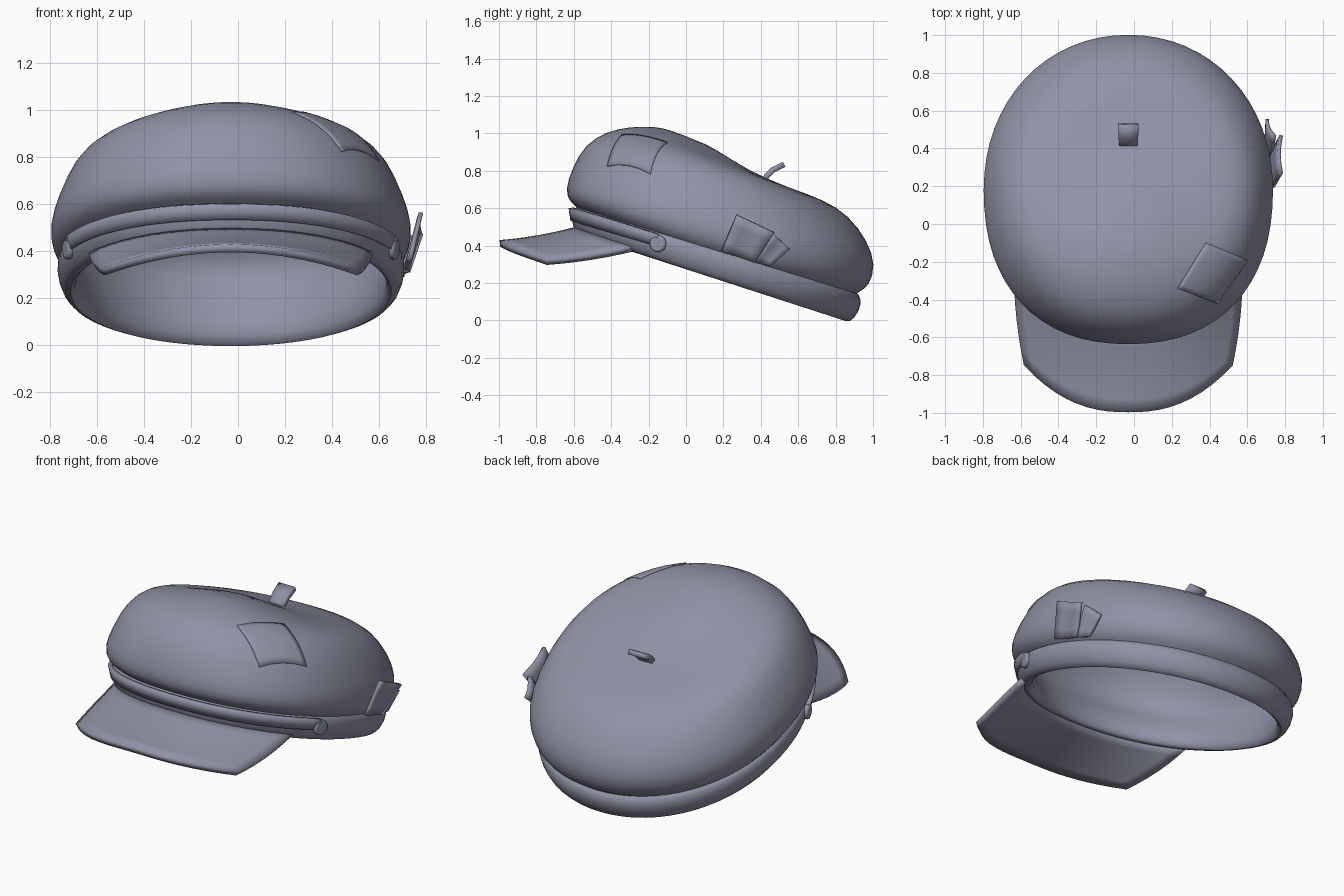
import bpy, bmesh, math
from mathutils import Vector
from mathutils.bvhtree import BVHTree

if "Cube" in bpy.data.objects:
    bpy.data.objects.remove(bpy.data.objects["Cube"], do_unlink=True)

cloth = bpy.data.materials.new("slate_grey_cloth")
cloth.use_nodes = True
colour = (0.28, 0.29, 0.38, 1)
cloth.diffuse_color = colour
cloth.node_tree.nodes["Principled BSDF"].inputs["Base Color"].default_value = colour
CX = -0.03


def make(name, verts, faces, subdiv=0, thick=0, offset=-1, angle=50):
    """Mesh object with optional thickness and subdivision, smooth shaded."""
    mesh = bpy.data.meshes.new(name)
    mesh.from_pydata([tuple(v) for v in verts], [], faces)
    bm = bmesh.new()
    bm.from_mesh(mesh)
    bmesh.ops.recalc_face_normals(bm, faces=bm.faces)
    bm.to_mesh(mesh)
    bm.free()
    mesh.materials.append(cloth)
    ob = bpy.data.objects.new(name, mesh)
    bpy.context.collection.objects.link(ob)
    if thick:
        mod = ob.modifiers.new("thickness", 'SOLIDIFY')
        mod.thickness, mod.offset = thick, offset
    if subdiv:
        mod = ob.modifiers.new("smooth", 'SUBSURF')
        mod.levels = mod.render_levels = subdiv
    bpy.ops.object.select_all(action='DESELECT')
    ob.select_set(True)
    bpy.context.view_layer.objects.active = ob
    bpy.ops.object.shade_smooth_by_angle(angle=math.radians(angle))
    return ob


def grid(nu, nv, fn):
    """Grid of points fn(u, v), with u and v from 0 to 1."""
    verts = [fn(i / nu, j / nv) for i in range(nu + 1) for j in range(nv + 1)]
    k = nv + 1
    faces = [(i * k + j, i * k + k + j, i * k + k + j + 1, i * k + j + 1)
             for i in range(nu) for j in range(nv)]
    return verts, faces


def on_ring(ring, a, grow=0.0):
    """Point on a tilted oval ring; angle 0 is the front, wide rings are squarer there."""
    yf, zf, yb, zb, w = ring
    wide = min(1, max(0, (w - 0.6) / 0.18))
    exponent = 1 - 0.13 * wide if math.cos(a) > 0 else 0.965
    power = lambda t: math.copysign(abs(t) ** exponent, t)
    s, c = power(math.sin(a)), -power(math.cos(a))
    hy, hz = (yb - yf) / 2, (zb - zf) / 2
    return Vector((CX + s * (w + grow), (yf + yb) / 2 + c * (hy + grow),
                   (zf + zb) / 2 + c * hz))


def loft(name, rings, pole, n=32):
    verts = [on_ring(r, 2 * math.pi * i / n) for r in rings for i in range(n)]
    faces = [(k * n + i, k * n + (i + 1) % n, (k + 1) * n + (i + 1) % n, (k + 1) * n + i)
             for k in range(len(rings) - 1) for i in range(n)]
    last = (len(rings) - 1) * n
    faces += [(last + i, last + (i + 1) % n, len(verts)) for i in range(n)]
    return make(name, verts + [pole], faces, subdiv=1, angle=80)


# Rings: front y, front z, back y, back z, half width
BOTTOM = (-0.59, 0.47, 0.87, 0.0, 0.71)
TOP = (-0.61, 0.60, 0.93, 0.14, 0.74)
SEAM = [
    (-0.575, 0.59, 0.90, 0.13, 0.71),
    (-0.59, 0.61, 0.925, 0.15, 0.735),
    (-0.63, 0.64, 0.985, 0.18, 0.762),
]
DOME = [
    (-0.65, 0.70, 1.02, 0.295, 0.78),
    (-0.615, 0.81, 0.975, 0.425, 0.74),
    (-0.545, 0.945, 0.875, 0.56, 0.68),
    (-0.42, 1.015, 0.74, 0.645, 0.595),
    (-0.30, 1.035, 0.56, 0.705, 0.47),
    (-0.21, 1.038, 0.33, 0.80, 0.30),
    (-0.12, 1.03, 0.15, 0.925, 0.14),
]

# Crown, from the band seam up to the top
crown = loft("crown", SEAM + DOME, (CX, 0.0, 0.985))


def lining_ring(k):
    """Dome ring moved inward: sideways at the rim, downward at the top."""
    yf, zf, yb, zb, w = DOME[k]
    drop = 0.03 * k / (len(DOME) - 1)
    gap = 0.03 - 0.5 * drop
    return (yf + gap, zf - drop, yb - gap, zb - drop, w - gap)


# Band rolled over the rim, continuing as the lining inside the crown
loft("band_and_lining", [
    (-0.57, 0.61, 0.89, 0.15, 0.71),
    (-0.605, 0.605, 0.925, 0.15, 0.735),
    (-0.62, 0.55, 0.95, 0.09, 0.75),
    (-0.60, 0.475, 0.905, 0.005, 0.725),
    (-0.57, 0.45, 0.86, -0.018, 0.685),
    (-0.535, 0.475, 0.83, 0.03, 0.66),
    (-0.54, 0.59, 0.86, 0.15, 0.68),
] + [lining_ring(k) for k in range(len(DOME))], (CX, 0.0, 0.955))


def band_point(a, f, grow=0.0):
    return on_ring(BOTTOM, a, grow).lerp(on_ring(TOP, a, grow), f)


# Strap across the front of the band
BUTTON_ANGLE = math.radians(69)


def strap_point(u, v):
    a = (2 * u - 1) * BUTTON_ANGLE
    taper = 1 - 0.15 * abs(2 * u - 1) ** 3
    return band_point(a, 0.74 + (v - 0.5) * 0.52 * taper, 0.018)


make("strap", *grid(32, 2, strap_point), thick=0.025, angle=35)

# Buttons at both strap ends
for side, name in ((1, "left_button"), (-1, "right_button")):
    a = side * BUTTON_ANGLE
    tangent = band_point(a + 0.02, 0.62) - band_point(a - 0.02, 0.62)
    normal = Vector((tangent.y, -tangent.x, 0))
    bpy.ops.mesh.primitive_cylinder_add(
        vertices=20, radius=0.045, depth=0.03,
        location=band_point(a, 0.62, 0.01),
        rotation=normal.to_track_quat('Z', 'Y').to_euler())
    button = bpy.context.object
    button.name = name
    button.data.materials.append(cloth)
    bevel = button.modifiers.new("round_edge", 'BEVEL')
    bevel.width, bevel.segments = 0.01, 2
    bpy.ops.object.shade_smooth_by_angle(angle=math.radians(50))


# Curved visor
def visor_point(u, v):
    s = 2 * u - 1
    inner = band_point(s * math.radians(57), 0.12, -0.015)
    outer = Vector((CX + 0.545 * s, -0.995 + 0.25 * abs(s) ** 2.4, 0.412 - 0.10 * s * s))
    p = inner.lerp(outer, v)
    p.z -= 0.04 * v * (1 - v)
    p.x += 0.05 * s ** 5 * v * (1 - v)
    return p


make("visor", *grid(20, 6, visor_point), thick=0.035, offset=0, angle=60)


def quad_patch(corners):
    a, b, c, d = map(Vector, corners)
    return lambda u, v: a.lerp(b, u).lerp(d.lerp(c, u), v)


# Sewn patch, draped over the crown
bpy.context.view_layer.update()
tree = BVHTree.FromObject(crown, bpy.context.evaluated_depsgraph_get())
flat = quad_patch([(0.23, -0.34, 2), (0.38, -0.10, 2), (0.60, -0.19, 2), (0.44, -0.42, 2)])


def drape(u, v):
    hit, normal, _, _ = tree.ray_cast(flat(u, v), Vector((0, 0, -1)))
    return hit + normal * 0.002


make("crown_patch", *grid(10, 10, drape), thick=0.006, offset=0)


# Flared ribbon tabs on the left side
def ribbon(name, corners):
    shape = quad_patch(corners)

    def bulge(u, v):
        return shape(u, v) + Vector((-0.012 * math.sin(math.pi * u), 0, 0))
    make(name, *grid(4, 4, bulge), thick=0.018, offset=0)


ribbon("front_ribbon_tab", [(0.78, 0.27, 0.565), (0.78, 0.47, 0.47),
                            (0.725, 0.37, 0.31), (0.735, 0.19, 0.37)])
ribbon("back_ribbon_tab", [(0.745, 0.465, 0.465), (0.705, 0.555, 0.38),
                           (0.70, 0.45, 0.29), (0.725, 0.35, 0.315)])

# Bent stem on top
path = [Vector(p) for p in ((CX, 0.41, 0.71), (CX, 0.43, 0.77),
                            (CX, 0.465, 0.805), (CX, 0.525, 0.835))]


def stem_point(u, v):
    return path[round(u * 3)] + Vector(((v - 0.5) * (0.09 + 0.02 * u), 0, 0))


make("stem", *grid(3, 2, stem_point), thick=0.03, offset=0)
